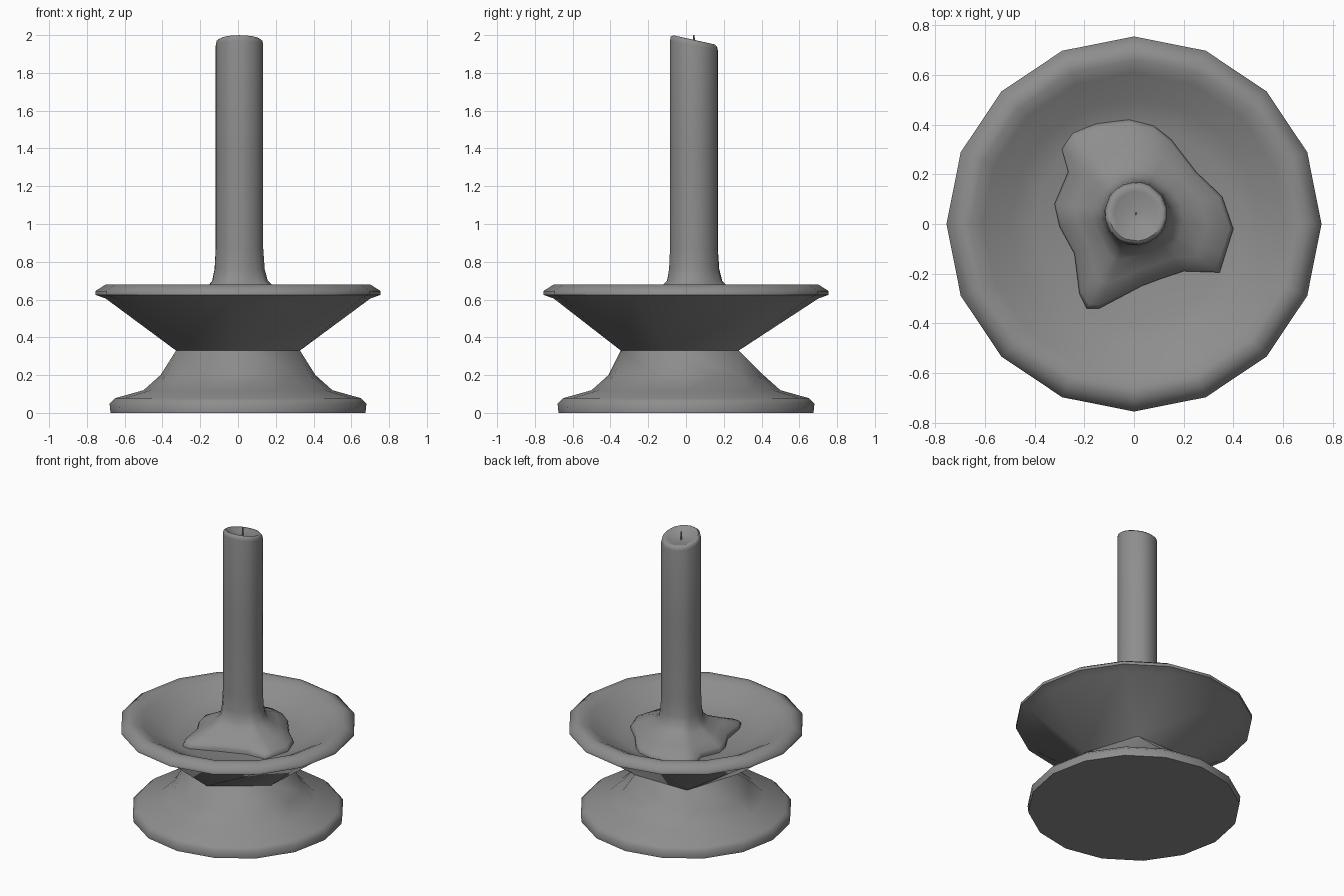
import bpy, bmesh, math

if "Cube" in bpy.data.objects:
    bpy.data.objects.remove(bpy.data.objects["Cube"])

grey = bpy.data.materials.new("dark_grey")
grey.diffuse_color = (.27, .27, .27, 1)
grey.use_nodes = True
grey.node_tree.nodes["Principled BSDF"].inputs["Base Color"].default_value = grey.diffuse_color


def finish(bm, name, angle):
    bmesh.ops.recalc_face_normals(bm, faces=bm.faces)
    mesh = bpy.data.meshes.new(name)
    bm.to_mesh(mesh)
    bm.free()
    mesh.materials.append(grey)
    ob = bpy.data.objects.new(name, mesh)
    bpy.context.collection.objects.link(ob)
    bpy.ops.object.select_all(action='DESELECT')
    ob.select_set(True)
    bpy.context.view_layer.objects.active = ob
    bpy.ops.object.shade_smooth_by_angle(angle=math.radians(angle))
    return ob


def stitch(bm, a, b):
    """Join two closed rings that may have different vertex counts."""
    i = j = 0
    n, m = len(a), len(b)
    while i < n or j < m:
        u, v = (i + 1) * m, (j + 1) * n
        face = [a[i % n]]
        if u <= v:
            i += 1
            face.append(a[i % n])
        face_end = [b[j % m]]
        if v <= u:
            j += 1
            face_end.insert(0, b[j % m])
        bm.faces.new(face + face_end)


def loft(bm, rings):
    loops = [[bm.verts.new(p) for p in ring] for ring in rings]
    for a, b in zip(loops, loops[1:]):
        stitch(bm, a, b)
    return loops


def fan(bm, loop, centre):
    c = bm.verts.new(centre)
    for a, b in zip(loop, loop[1:] + loop[:1]):
        bm.faces.new((a, b, c))


def ring(n, r, z):
    return [(r * math.sin(2 * math.pi * k / n), -r * math.cos(2 * math.pi * k / n), z)
            for k in range(n)]


# Holder: flared foot, coarse five-sided neck, shallow dish with a bevelled rim
profile = [(16, .675, 0), (16, .68, .05), (16, .65, .078), (16, .50, .12), (16, .41, .20),
           (5, .345, .33),
           (16, .70, .605), (16, .755, .625), (16, .755, .645), (16, .70, .68),
           (16, .66, .68), (16, .61, .655), (16, .50, .59), (16, .40, .555)]
bm = bmesh.new()
loops = loft(bm, [ring(*p) for p in profile])
bm.faces.new(loops[0])
fan(bm, loops[-1], (0, 0, .53))
finish(bm, "candle_holder", 65)

# Candle: melted wax puddle blending up into the shaft, with a slanted dished top
puddle = [(.40, -.02), (.355, .11), (.25, .21), (.15, .34), (.08, .395), (-.02, .42),
          (-.15, .405), (-.25, .37), (-.29, .30), (-.265, .21), (-.32, .08), (-.30, -.01),
          (-.24, -.12), (-.22, -.28), (-.19, -.34), (-.14, -.34), (.03, -.25), (.11, -.22),
          (.20, -.19), (.345, -.195), (.365, -.13)]
CX, CY, R = .008, .042, .127


def wax_ring(blend, z, scale=1.0, slant=0.0):
    pts = []
    for x, y in puddle:
        a = math.atan2(y - CY, x - CX)
        px, py = CX + R * scale * math.cos(a), CY + R * scale * math.sin(a)
        pts.append((px + (x - px) * blend, py + (y - py) * blend,
                    z - slant * (py - CY)))
    return pts


rings = [wax_ring(1, .53), wax_ring(1, .565), wax_ring(.94, .585), wax_ring(.6, .62),
         wax_ring(.25, .66), wax_ring(.09, .70), wax_ring(.03, .76), wax_ring(0, .87),
         wax_ring(0, 1.4), wax_ring(0, 1.945, 1, .2), wax_ring(0, 1.965, .97, .22),
         wax_ring(0, 1.975, .87, .22), wax_ring(0, 1.965, .7, .2), wax_ring(0, 1.95, .4, .1)]
bm = bmesh.new()
loops = loft(bm, rings)
fan(bm, loops[-1], (CX, CY, 1.945))
finish(bm, "candle", 65)

# Wick
bm = bmesh.new()
bmesh.ops.create_cone(bm, cap_ends=True, segments=6, radius1=.006, radius2=.004, depth=.08)
bmesh.ops.translate(bm, verts=bm.verts, vec=(CX, CY, 1.96))
finish(bm, "wick", 40)
